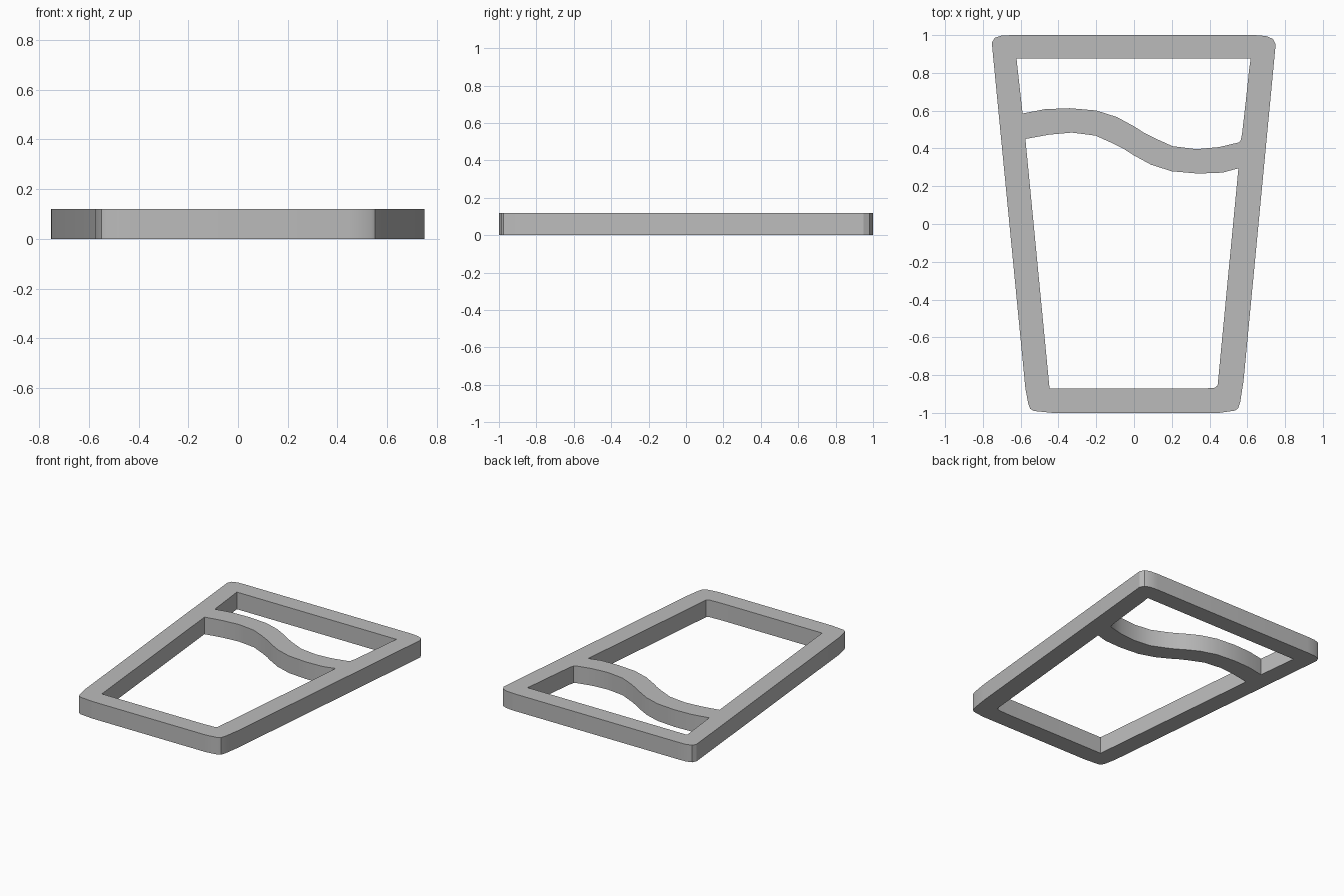
import bpy
import bmesh

old = bpy.data.objects.get("Cube")
if old:
    bpy.data.objects.remove(old, do_unlink=True)

HEIGHT = 0.12

# Outer outline of the tapered glass, with small soft corners
outer = [(-0.75, 0.93), (-0.752, 0.96), (-0.738, 0.985), (-0.70, 0.998),
         (-0.64, 1.0), (0.64, 1.0), (0.70, 0.995), (0.735, 0.98), (0.75, 0.95),
         (0.58, -0.83), (0.563, -0.94), (0.552, -0.975), (0.535, -0.988),
         (0.45, -1.0), (-0.43, -1.0), (-0.53, -0.99), (-0.55, -0.978),
         (-0.56, -0.95), (-0.575, -0.87)]

# Liquid wave: the lower edge is the upper edge turned half way round
wave_top = [(-0.59, 0.585), (-0.47, 0.608), (-0.34, 0.613), (-0.2, 0.601),
            (-0.09, 0.566), (0, 0.517), (0.05, 0.485), (0.108, 0.455),
            (0.204, 0.412), (0.33, 0.396), (0.45, 0.407), (0.555, 0.432)]
wave_bottom = [(-x, 0.88 - y) for x, y in wave_top]
wave_bottom[0] = (0.553, 0.295)
wave_bottom[-1] = (-0.575, 0.45)

# Openings above and below the wave
upper_hole = wave_top + [(0.564, 0.44), (0.572, 0.475), (0.592, 0.65),
                         (0.61, 0.82), (0.618, 0.876), (-0.622, 0.876)]
lower_hole = wave_bottom + [(-0.447, -0.872), (0.34, -0.872),
                            (0.425, -0.868), (0.443, -0.855)]

# Fill the flat outline with its openings, then extrude it upwards
bm = bmesh.new()
for outline in (outer, upper_hole, lower_hole):
    verts = [bm.verts.new((x, y, 0)) for x, y in outline]
    for a, b in zip(verts, verts[1:] + verts[:1]):
        bm.edges.new((a, b))
bmesh.ops.triangle_fill(bm, use_beauty=True, edges=bm.edges[:], normal=(0, 0, 1))
result = bmesh.ops.extrude_face_region(bm, geom=bm.faces[:], use_keep_orig=True)
top = [g for g in result["geom"] if isinstance(g, bmesh.types.BMVert)]
bmesh.ops.translate(bm, verts=top, vec=(0, 0, HEIGHT))
bmesh.ops.recalc_face_normals(bm, faces=bm.faces[:])
mesh = bpy.data.meshes.new("glass_outline")
bm.to_mesh(mesh)
bm.free()

glass = bpy.data.objects.new("glass_outline", mesh)
bpy.context.collection.objects.link(glass)

# Plain grey material
grey = bpy.data.materials.new("grey")
grey.use_nodes = True
colour = (0.5, 0.5, 0.5, 1)
grey.diffuse_color = colour
grey.node_tree.nodes["Principled BSDF"].inputs["Base Color"].default_value = colour
mesh.materials.append(grey)

# Smooth the curved walls while keeping the rims sharp
bpy.ops.object.select_all(action="DESELECT")
glass.select_set(True)
bpy.context.view_layer.objects.active = glass
bpy.ops.object.shade_smooth_by_angle()
